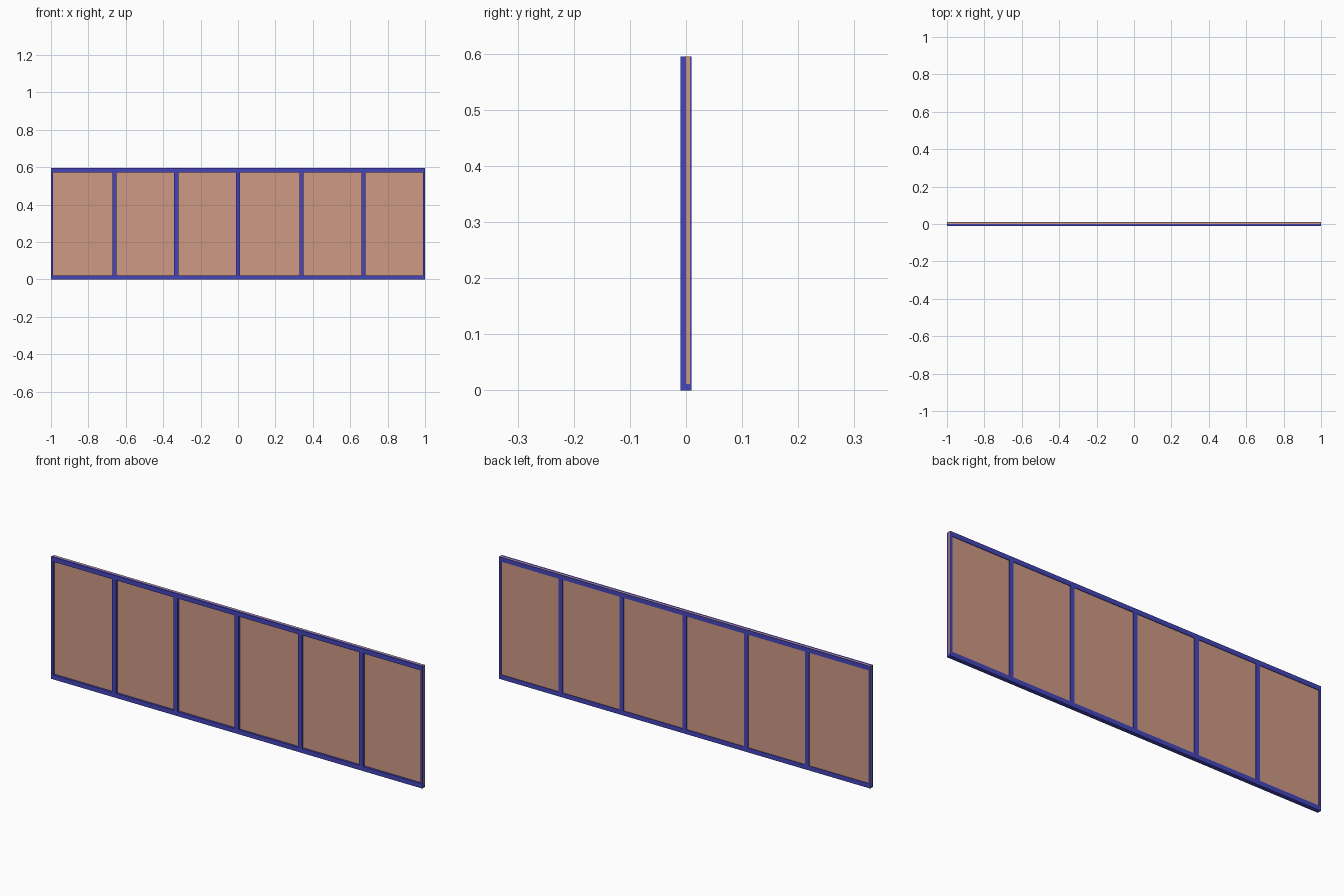
import bpy

if "Cube" in bpy.data.objects:
    bpy.data.objects.remove(bpy.data.objects["Cube"])

H = 0.595          # panel height
RAIL = 0.022       # rail and post width


def material(name, color):
    m = bpy.data.materials.new(name)
    m.diffuse_color = color
    m.use_nodes = True
    m.node_tree.nodes["Principled BSDF"].inputs["Base Color"].default_value = m.diffuse_color
    return m


blue = material("blue_frame", (0.06, 0.06, 0.5, 1))
salmon = material("salmon_panel", (0.62, 0.32, 0.23, 1))


def box(name, x, y, z, mat):
    """Box from (min, max) ranges on each axis."""
    bpy.ops.mesh.primitive_cube_add(size=1, location=[sum(r) / 2 for r in (x, y, z)])
    o = bpy.context.object
    o.name = name
    o.scale = [r[1] - r[0] for r in (x, y, z)]
    bpy.ops.object.transform_apply(location=False, rotation=False, scale=True)
    o.data.materials.append(mat)
    return o


# Infill sheet, its edge visible at the top and the ends
box("infill_panel", (-1, 1), (0, 0.007), (RAIL / 2, H), salmon)

# Frame on both faces of the sheet
for side, y in (("front", (-0.01, 0)), ("back", (0.007, 0.01))):
    box(side + "_bottom_rail", (-1, 1), y, (0, RAIL), blue)
    box(side + "_top_rail", (-1, 1), y, (H - RAIL, H), blue)
    for i, x in enumerate((-0.66, -0.33, 0, 0.34, 0.67)):
        box(f"{side}_post_{i}", (x - RAIL / 2, x + RAIL / 2), y, (RAIL, H - RAIL), blue)
    for s in (-1, 1):
        edge = sorted((s, s * 0.989))
        box(f"{side}_end_post", edge, y, (RAIL, H - RAIL), blue)

# Closed underside and left end
box("bottom_sill", (-1, 1), (0, 0.007), (0, RAIL / 2), blue)
